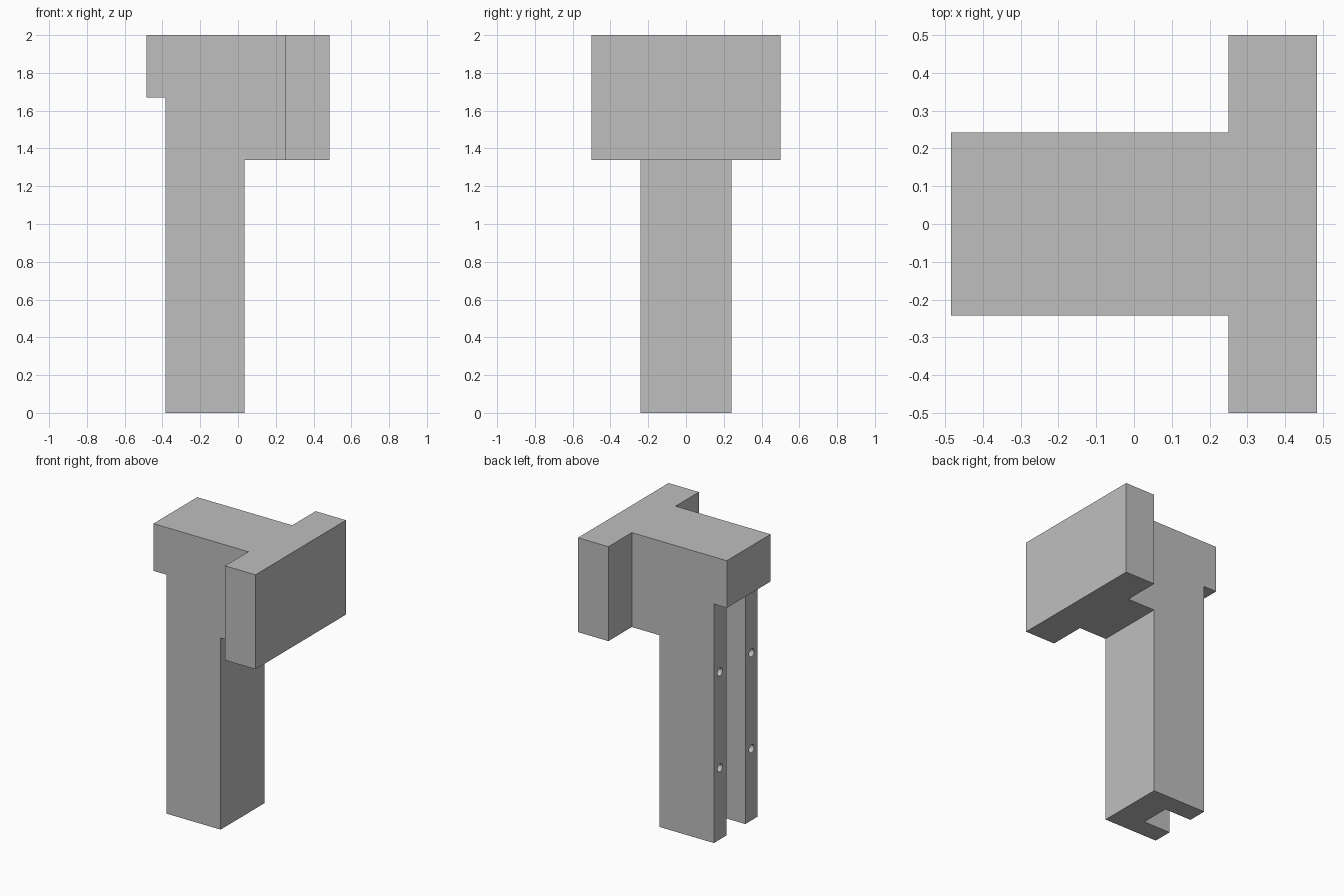
import bpy
import bmesh
from mathutils import Matrix, Vector

cube = bpy.data.objects.get("Cube")
if cube:
    bpy.data.objects.remove(cube, do_unlink=True)

grey = bpy.data.materials.new("plain grey")
grey.use_nodes = True
grey.diffuse_color = (0.52, 0.52, 0.52, 1)
grey.node_tree.nodes["Principled BSDF"].inputs["Base Color"].default_value = grey.diffuse_color


def finish(name, bm):
    bmesh.ops.recalc_face_normals(bm, faces=bm.faces)
    mesh = bpy.data.meshes.new(name)
    bm.to_mesh(mesh)
    bm.free()
    mesh.materials.append(grey)
    obj = bpy.data.objects.new(name, mesh)
    bpy.context.collection.objects.link(obj)
    return obj


def box(name, low, high):
    low, high = Vector(low), Vector(high)
    bm = bmesh.new()
    place = Matrix.Translation((low + high) / 2) @ Matrix.Diagonal((*(high - low), 1))
    bmesh.ops.create_cube(bm, size=1, matrix=place)
    return finish(name, bm)


def prism(name, profile, half_width):
    # Side profile in x and z, extruded along y
    bm = bmesh.new()
    face = bm.faces.new([bm.verts.new((x, -half_width, z)) for x, z in profile])
    new = bmesh.ops.extrude_face_region(bm, geom=[face])["geom"]
    bmesh.ops.translate(bm, vec=(0, 2 * half_width, 0),
                        verts=[v for v in new if isinstance(v, bmesh.types.BMVert)])
    return finish(name, bm)


def combine(target, tool, operation):
    # Apply one boolean and discard the tool
    mod = target.modifiers.new(operation, "BOOLEAN")
    mod.operation, mod.object, mod.solver = operation, tool, "EXACT"
    tool.hide_render = True
    bpy.context.view_layer.objects.active = target
    bpy.ops.object.modifier_apply(modifier=mod.name)
    bpy.data.objects.remove(tool, do_unlink=True)


POST_BACK, POST_FRONT = -0.385, 0.035
HEAD_BOTTOM, LIP_BOTTOM, TOP = 1.34, 1.67, 2.0

# Post with overhanging head and lip
post = prism("post_and_head", [
    (POST_BACK, 0), (POST_FRONT, 0), (POST_FRONT, HEAD_BOTTOM),
    (0.25, HEAD_BOTTOM), (0.25, TOP), (-0.485, TOP),
    (-0.485, LIP_BOTTOM), (POST_BACK, LIP_BOTTOM)], 0.242)

# Wide cross bar across the end of the head
combine(post, box("cross_bar", (0.25, -0.5, HEAD_BOTTOM), (0.485, 0.5, TOP)), "UNION")

# Open channel running up the post below the lip
combine(post, box("channel_cutter", (-0.45, -0.105, -0.1), (-0.175, 0.105, LIP_BOTTOM)),
        "DIFFERENCE")

# Four blind screw holes in the channel's side rails
bm = bmesh.new()
for y in (-0.175, 0.175):
    for z in (0.5, 1.17):
        bmesh.ops.create_cone(
            bm, cap_ends=True, segments=16, radius1=0.028, radius2=0.028, depth=0.24,
            matrix=Matrix.Translation((POST_BACK, y, z)) @ Matrix.Rotation(1.5708, 4, "Y"))
combine(post, finish("hole_cutter", bm), "DIFFERENCE")
